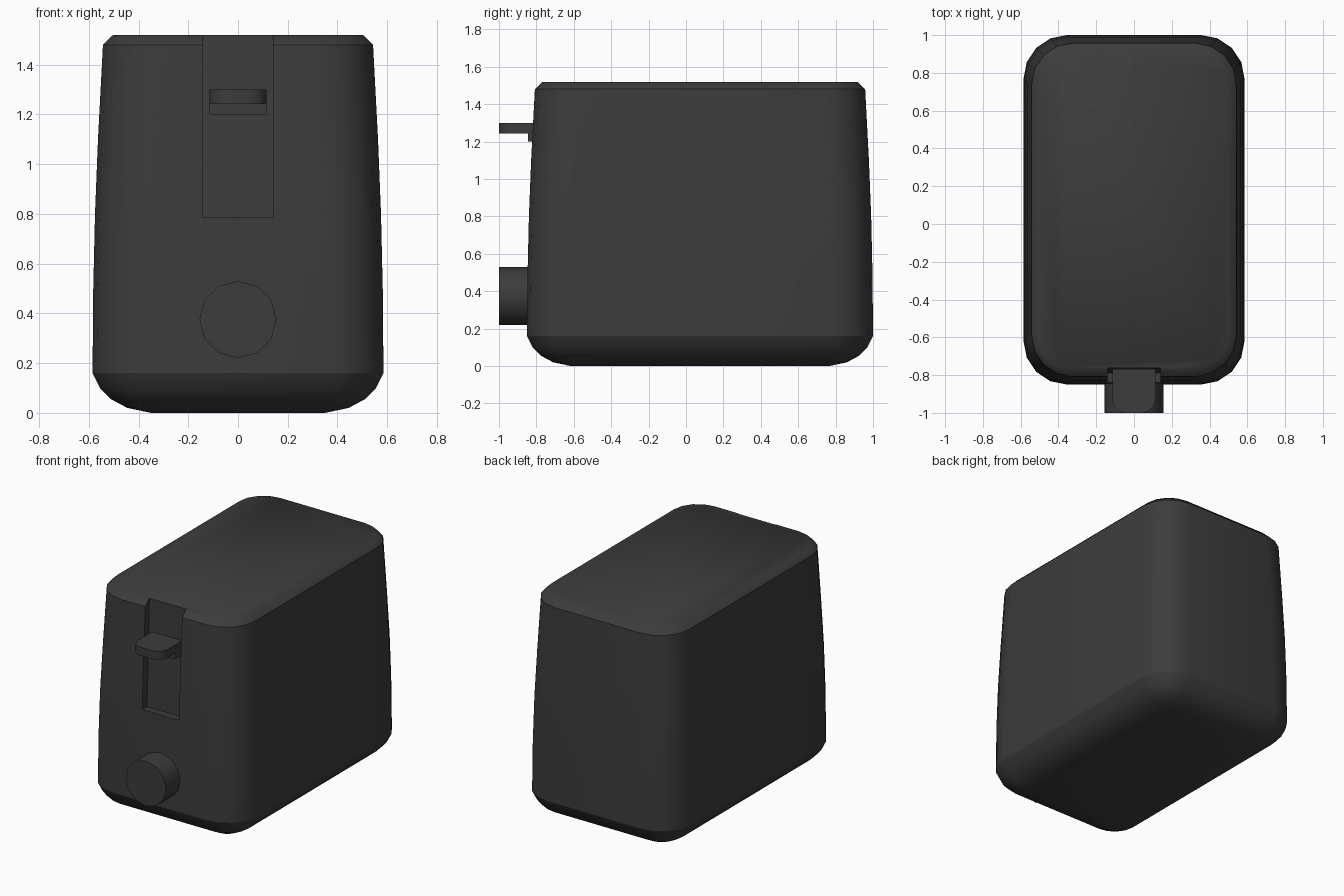
import bpy, bmesh
from math import sin, cos, pi, radians

if "Cube" in bpy.data.objects:
    bpy.data.objects.remove(bpy.data.objects["Cube"])

black = bpy.data.materials.new("dark_plastic")
black.diffuse_color = (0.045, 0.045, 0.045, 1)
black.use_nodes = True
black.node_tree.nodes["Principled BSDF"].inputs["Base Color"].default_value = black.diffuse_color


def loft(name, rings, angle=30):
    """Skin a stack of equal-length rings and cap both ends."""
    bm = bmesh.new()
    vs = [[bm.verts.new(p) for p in r] for r in rings]
    n = len(rings[0])
    for a, b in zip(vs, vs[1:]):
        for i in range(n):
            j = (i + 1) % n
            bm.faces.new((a[i], a[j], b[j], b[i]))
    bm.faces.new(vs[0])
    bm.faces.new(vs[-1])
    bmesh.ops.remove_doubles(bm, verts=bm.verts[:], dist=1e-4)
    bmesh.ops.recalc_face_normals(bm, faces=bm.faces[:])
    me = bpy.data.meshes.new(name)
    bm.to_mesh(me)
    bm.free()
    me.materials.append(black)
    ob = bpy.data.objects.new(name, me)
    bpy.context.collection.objects.link(ob)
    smooth(ob, angle)
    return ob


def smooth(ob, angle):
    bpy.ops.object.select_all(action='DESELECT')
    bpy.context.view_layer.objects.active = ob
    ob.select_set(True)
    bpy.ops.object.shade_smooth_by_angle(angle=radians(angle))


def rounded_rect(z, inset, radius, seg=4):
    hx, hy, cy = 0.585 - inset, 0.925 - inset, 0.075
    pts = []
    for k, (sx, sy) in enumerate([(1, 1), (-1, 1), (-1, -1), (1, -1)]):
        for i in range(seg + 1):
            t = (k + i / seg) * pi / 2
            pts.append((sx * (hx - radius) + radius * cos(t),
                        cy + sy * (hy - radius) + radius * sin(t), z))
    return pts


def box(name, x, front, back):
    """Box from x-half width and (y, z0, z1) for the front and back ends."""
    return loft(name, [[(-x, y, a), (x, y, a), (x, y, b), (-x, y, b)]
                       for y, a, b in (front, back)])


# Body shell: (z, inset, corner radius)
body = loft("body", [rounded_rect(*s) for s in [
    (0, 0.235, 0.0), (0.02, 0.14, 0.09), (0.055, 0.075, 0.155), (0.10, 0.03, 0.20),
    (0.16, 0, 0.23), (0.5, 0.003, 0.23), (0.8, 0.010, 0.23), (1.1, 0.022, 0.23),
    (1.48, 0.042, 0.22), (1.52, 0.083, 0.18)]])

# Lever channel, cut with a back wall parallel to the front
cutter = loft("channel_cutter", [
    [(-0.14, -1.1, z), (0.14, -1.1, z), (0.14, y, z), (-0.14, y, z)]
    for z, y in ((0.785, -0.788), (1.6, -0.760))])
cutter.hide_render = True
mod = body.modifiers.new("channel", 'BOOLEAN')
mod.operation = 'DIFFERENCE'
mod.solver = 'EXACT'
mod.object = cutter
bpy.context.view_layer.objects.active = body
bpy.ops.object.modifier_apply(modifier=mod.name)
bpy.data.objects.remove(cutter)
smooth(body, 30)

# Soft top rim, crisp seams below it and above the base curve
me = body.data
for e in me.edges:
    a, b = (me.vertices[i].co for i in e.vertices)
    if abs(a.z - b.z) > 1e-3:
        continue
    in_channel = max(abs(a.x), abs(b.x)) < 0.15 and a.y < -0.7
    if a.z > 1.515 and not in_channel:
        e.use_edge_sharp = False
    elif abs(a.z - 1.48) < 1e-3 or abs(a.z - 0.16) < 1e-3:
        e.use_edge_sharp = True
    elif a.z < 0.12:
        e.use_edge_sharp = False

# Lever: slider block and thumb plate with rounded front corners
box("lever_slider", 0.115, (-0.845, 1.20, 1.30), (-0.765, 1.20, 1.30))
r, tip = 0.075, []
for sx, start in ((-1, pi), (1, 1.5 * pi)):
    for i in range(5):
        t = start + i * pi / 8
        tip.append((sx * (0.115 - r) + r * cos(t), -1 + r + r * sin(t)))
tip += [(0.115, -0.80), (-0.115, -0.80)]
loft("lever_plate", [[(x, y, z) for x, y in tip] for z in (1.243, 1.30)])

# Browning knob, twelve sides
loft("knob", [[(0.155 * cos(i * pi / 6), y, 0.375 + 0.155 * sin(i * pi / 6))
               for i in range(12)] for y in (-1.0, -0.82)], 40)
